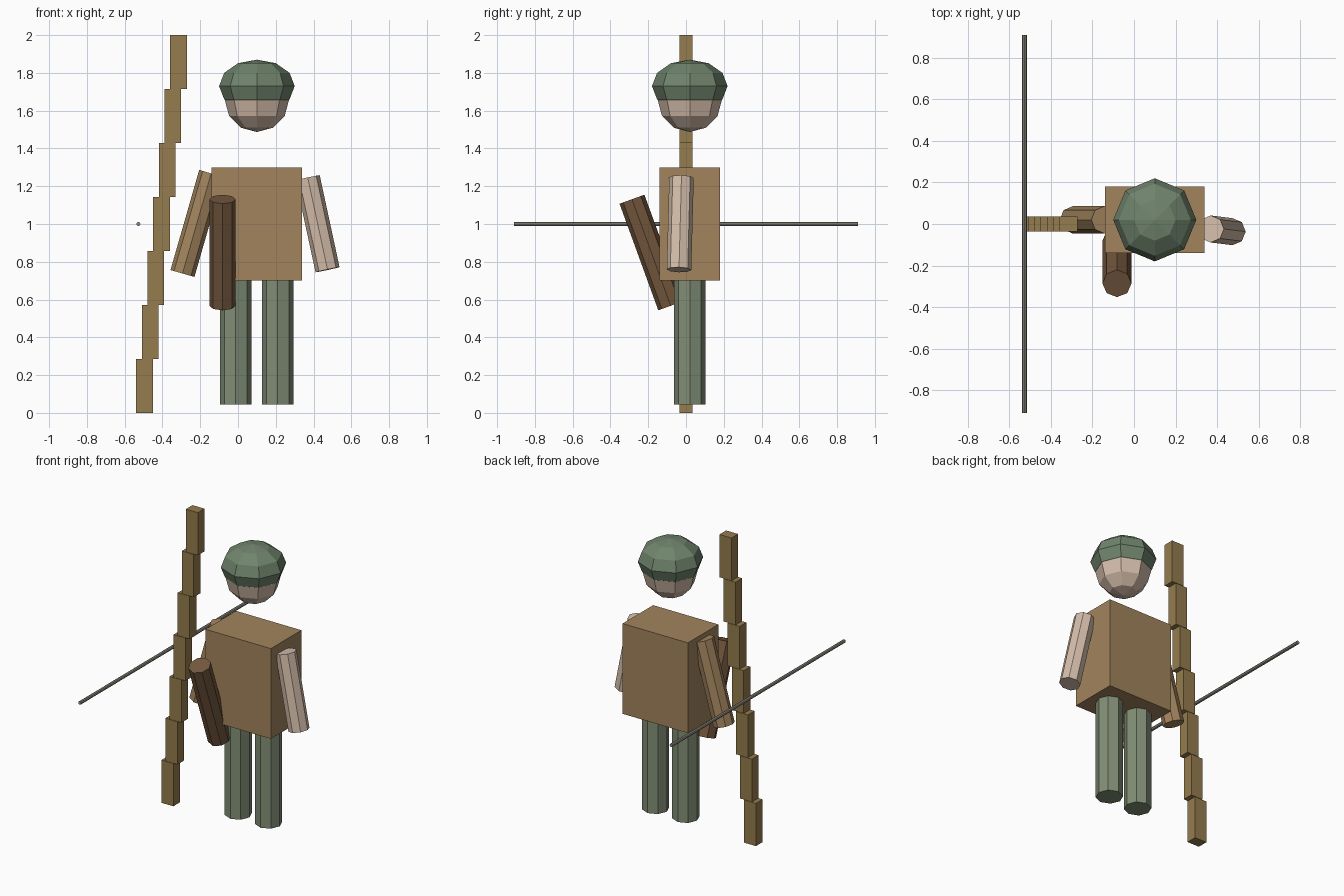
import bpy
from mathutils import Vector

if "Cube" in bpy.data.objects:
    bpy.data.objects.remove(bpy.data.objects["Cube"])


def material(name, rgb):
    m = bpy.data.materials.new(name)
    m.diffuse_color = (*rgb, 1)
    m.use_nodes = True
    m.node_tree.nodes["Principled BSDF"].inputs["Base Color"].default_value = m.diffuse_color
    return m


TUNIC = material("tunic_brown", (0.36, 0.23, 0.11))
SKIN = material("skin", (0.66, 0.51, 0.40))
GREEN = material("trouser_green", (0.22, 0.27, 0.18))
HAT = material("hat_green", (0.16, 0.23, 0.15))
WOOD = material("bow_wood", (0.30, 0.20, 0.075))
LEATHER = material("quiver_leather", (0.18, 0.10, 0.05))
SHAFT = material("arrow_shaft", (0.30, 0.28, 0.23))


def finish(name, mat):
    ob = bpy.context.object
    ob.name = name
    ob.data.materials.append(mat)
    return ob


def box(name, centre, size, mat):
    bpy.ops.mesh.primitive_cube_add(size=1, location=centre)
    ob = finish(name, mat)
    ob.scale = size


def rod(name, start, end, radius, mat):
    """Eight-sided cylinder between two points."""
    a, b = Vector(start), Vector(end)
    bpy.ops.mesh.primitive_cylinder_add(
        vertices=8, radius=radius, depth=(b - a).length, location=(a + b) / 2)
    ob = finish(name, mat)
    ob.rotation_euler = Vector((0, 0, 1)).rotation_difference(b - a).to_euler()


def ball(name, centre, radii, mat):
    bpy.ops.mesh.primitive_uv_sphere_add(
        segments=8, ring_count=6, radius=1, location=centre)
    finish(name, mat).scale = radii


# Body
box("torso", (0.10, 0.02, 1.0), (0.48, 0.32, 0.60), TUNIC)
for side, x in (("right", -0.012), ("left", 0.21)):
    rod(side + "_leg", (x, 0.02, 0.045), (x, 0.02, 0.705), 0.083, GREEN)

# Arms
rod("right_arm", (-0.294, 0.02, 0.738), (-0.142, 0.02, 1.268), 0.066, TUNIC)
rod("left_arm", (0.474, -0.037, 0.758), (0.369, -0.024, 1.245), 0.065, SKIN)

# Head with a flattened cap over it
ball("head", (0.10, 0.02, 1.657), (0.17, 0.17, 0.17), SKIN)
ball("hat", (0.10, 0.02, 1.73), (0.20, 0.20, 0.14), HAT)

# Quiver, tilted
rod("quiver", (-0.082, -0.081, 0.567), (-0.082, -0.286, 1.131), 0.07, LEATHER)

# Bow: stepped stack of blocks
for i in range(7):
    box(f"bow_segment_{i + 1}", (-0.495 + 0.03 * i, 0, 0.142 + 0.286 * i),
        (0.088, 0.07, 0.284), WOOD)

# Arrow, running front to back
rod("arrow", (-0.527, -0.91, 1.0), (-0.527, 0.91, 1.0), 0.011, SHAFT)
